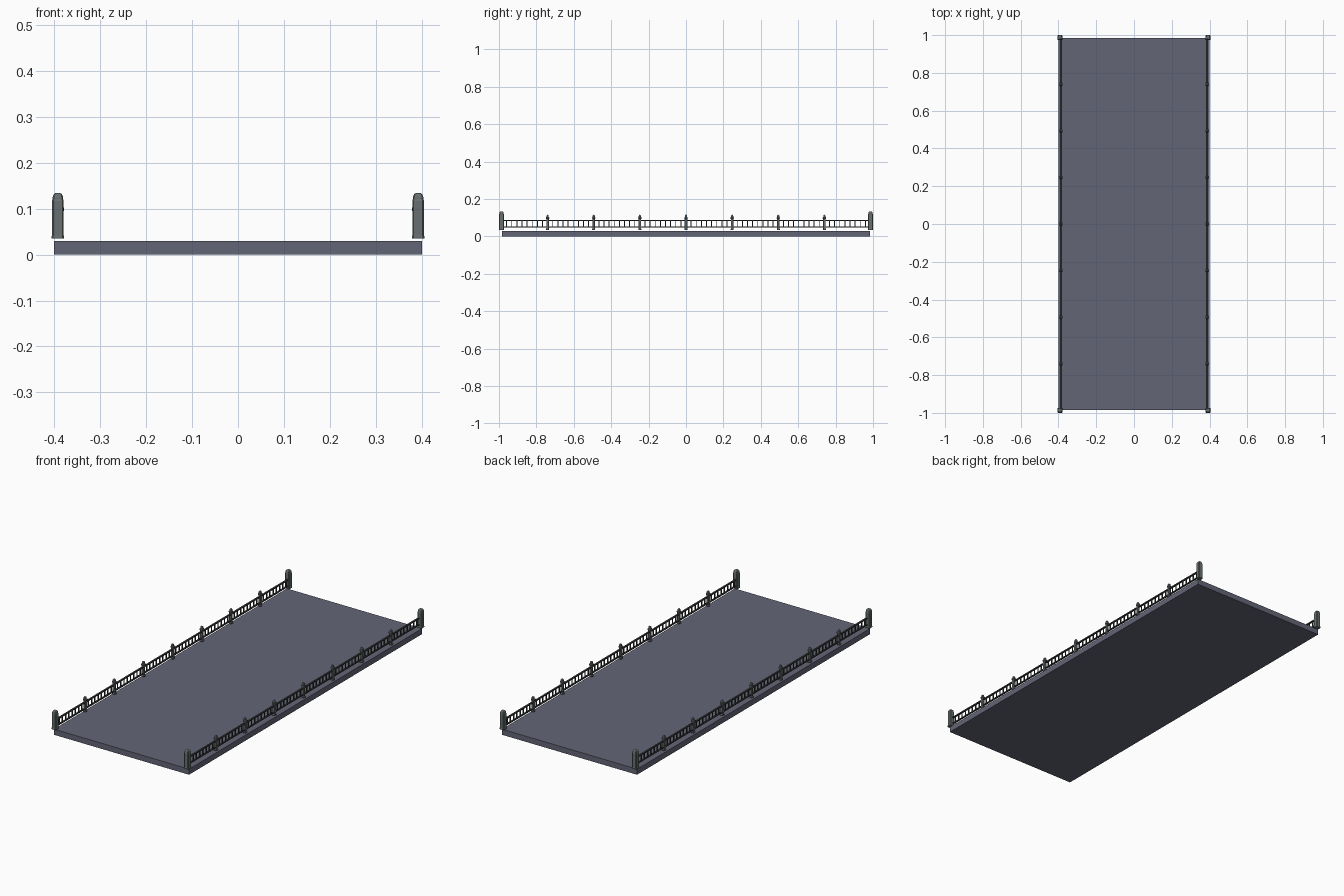
import bpy, bmesh

if "Cube" in bpy.data.objects:
    bpy.data.objects.remove(bpy.data.objects["Cube"])


def material(name, rgb):
    m = bpy.data.materials.new(name)
    m.diffuse_color = (*rgb, 1)
    m.use_nodes = True
    m.node_tree.nodes["Principled BSDF"].inputs["Base Color"].default_value = m.diffuse_color
    return m


stone = material("blue_stone", (0.125, 0.13, 0.18))
post_grey = material("post_grey", (0.14, 0.16, 0.16))
iron = material("dark_iron", (0.045, 0.045, 0.045))


def finish(bm, name, mat):
    bmesh.ops.recalc_face_normals(bm, faces=bm.faces[:])
    me = bpy.data.meshes.new(name)
    bm.to_mesh(me)
    bm.free()
    me.materials.append(mat)
    ob = bpy.data.objects.new(name, me)
    bpy.context.collection.objects.link(ob)
    return ob


def add_box(bm, x, y, z, sx, sy, sz):
    for v in bmesh.ops.create_cube(bm, size=1)["verts"]:
        v.co = (x + v.co.x * sx, y + v.co.y * sy, z + v.co.z * sz)


def post(name, x, y, profile):
    """Loft chamfered squares through (half width, height) pairs."""
    bm = bmesh.new()
    rings = []
    for h, z in profile:
        c = h * 0.75
        pts = [(h, -c), (h, c), (c, h), (-c, h), (-h, c), (-h, -c), (-c, -h), (c, -h)]
        rings.append([bm.verts.new((x + a, y + b, z)) for a, b in pts])
    for lo, hi in zip(rings, rings[1:]):
        for i in range(8):
            j = (i + 1) % 8
            bm.faces.new((lo[i], lo[j], hi[j], hi[i]))
    bm.faces.new(rings[0][::-1])
    bm.faces.new(rings[-1])
    return finish(bm, name, post_grey)


# Deck slab
bm = bmesh.new()
add_box(bm, 0, 0, 0.015, 0.8, 1.97, 0.03)
finish(bm, "deck_slab", stone)

END = [(0.0135, 0.035), (0.0135, 0.04), (0.0128, 0.042), (0.0128, 0.117), (0.0115, 0.121),
       (0.0115, 0.124), (0.0105, 0.128), (0.008, 0.132), (0.004, 0.1345)]
SMALL = [(0.008, 0.035), (0.008, 0.040), (0.0068, 0.042), (0.0068, 0.094), (0.0088, 0.096),
         (0.0088, 0.102), (0.006, 0.104), (0.006, 0.11), (0.004, 0.114), (0.0015, 0.116)]
PITCH = 0.9865 / 4
BARS = 8

for side, label in ((-1, "left"), (1, "right")):
    x = side * 0.387
    # Large end posts and slim intermediate posts
    for i in range(-4, 5):
        if abs(i) == 4:
            post(f"{label}_end_post", side * 0.392, i * PITCH, END)
        else:
            post(f"{label}_small_post", x, i * PITCH, SMALL)

    # Upper and lower rails
    bm = bmesh.new()
    add_box(bm, x, 0, 0.085, 0.009, 1.96, 0.006)
    add_box(bm, x, 0, 0.051, 0.009, 1.96, 0.005)
    finish(bm, f"{label}_rails", iron)

    # Balusters in every bay
    bm = bmesh.new()
    for bay in range(-4, 4):
        for k in range(1, BARS + 1):
            add_box(bm, x, (bay + k / (BARS + 1)) * PITCH, 0.068, 0.005, 0.005, 0.032)
    finish(bm, f"{label}_balusters", iron)
